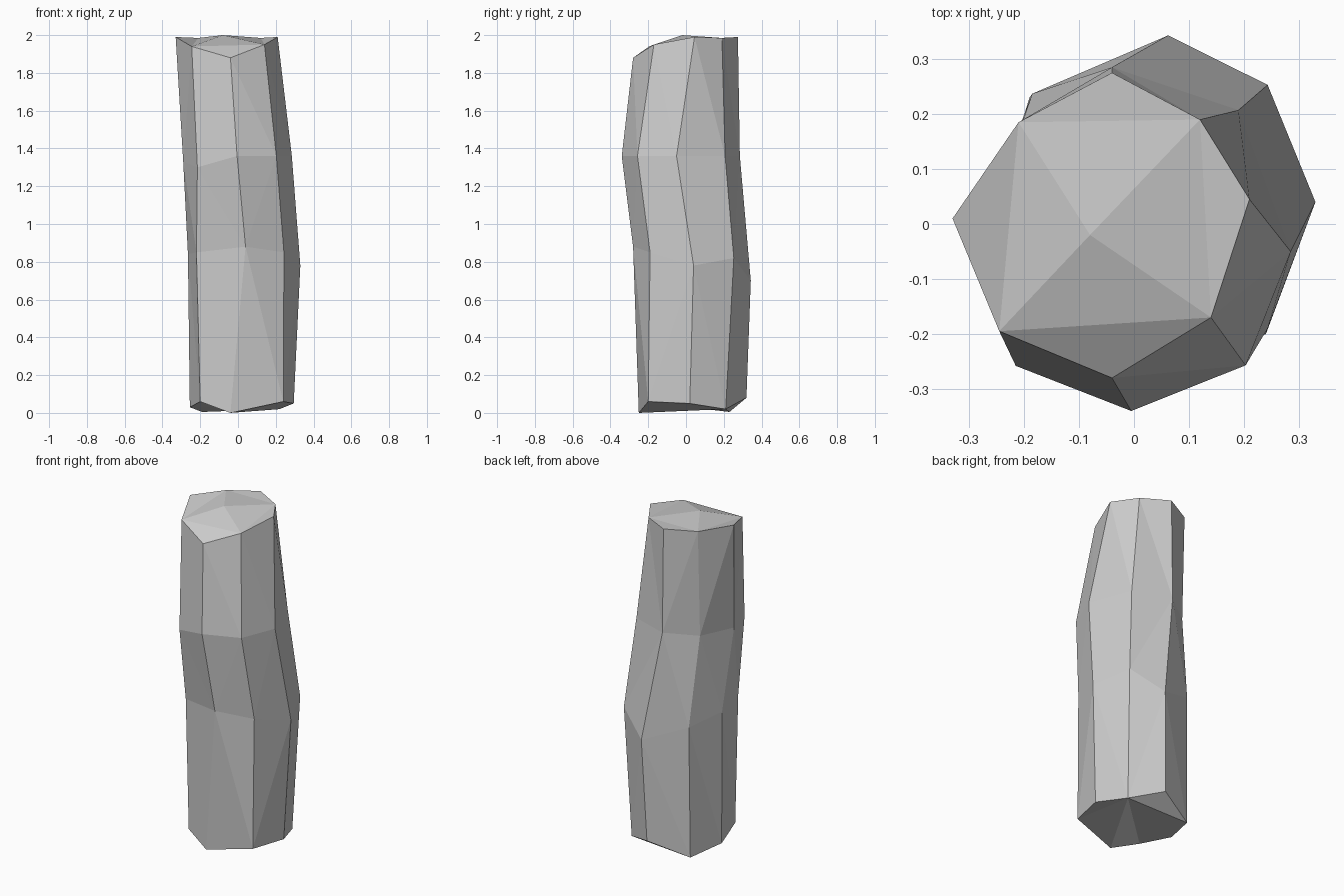
import bpy, bmesh

if "Cube" in bpy.data.objects:
    bpy.data.objects.remove(bpy.data.objects["Cube"])

# Eight-sided irregular cross-sections, anticlockwise from the front-left corner
rings = [
    [(-.20, -.19, .06), (-.04, -.25, 0), (.24, -.20, .06), (.295, .02, .05),
     (.22, .21, .02), (.04, .32, .08), (-.19, .23, .005), (-.255, .02, .03)],
    [(-.22, -.19, .85), (.04, -.28, .88), (.243, -.19, .85), (.33, .04, .78),
     (.243, .253, .82), (.062, .343, .70), (-.185, .237, .80), (-.265, .03, .84)],
    [(-.215, -.258, 1.30), (-.005, -.34, 1.36), (.203, -.257, 1.36), (.285, -.05, 1.36),
     (.19, .207, 1.36), (-.04, .285, 1.36), (-.21, .165, 1.34), (-.29, -.05, 1.33)],
    [(-.245, -.195, 1.94), (-.04, -.28, 1.88), (.14, -.17, 1.95), (.21, .045, 1.99),
     (.12, .19, 1.985), (-.04, .275, 1.99), (-.21, .185, 1.985), (-.33, .01, 1.99)],
]
N = 8
bm = bmesh.new()
loops = [[bm.verts.new(p) for p in ring] for ring in rings]

# Bark walls between neighbouring sections
for a, b in zip(loops, loops[1:]):
    for i in range(N):
        j = (i + 1) % N
        bm.faces.new((a[i], a[j], b[j], b[i]))

# Top end: raised centre joined to every other corner, with corner triangles
top = loops[-1]
centre = bm.verts.new((-.08, -.02, 2))
for i in range(0, N, 2):
    j = (i + 2) % N
    bm.faces.new((centre, top[i], top[j]))
    bm.faces.new((top[i], top[i + 1], top[j]))

# Bottom end: fan from the back-right corner
base = loops[0]
for k in range(5, 11):
    bm.faces.new((base[4], base[(k + 1) % N], base[k % N]))

bmesh.ops.triangulate(bm, faces=[f for f in bm.faces if len(f.verts) == 4])
bmesh.ops.recalc_face_normals(bm, faces=bm.faces)
mesh = bpy.data.meshes.new("log")
bm.to_mesh(mesh)
bm.free()
bpy.context.collection.objects.link(bpy.data.objects.new("log", mesh))
